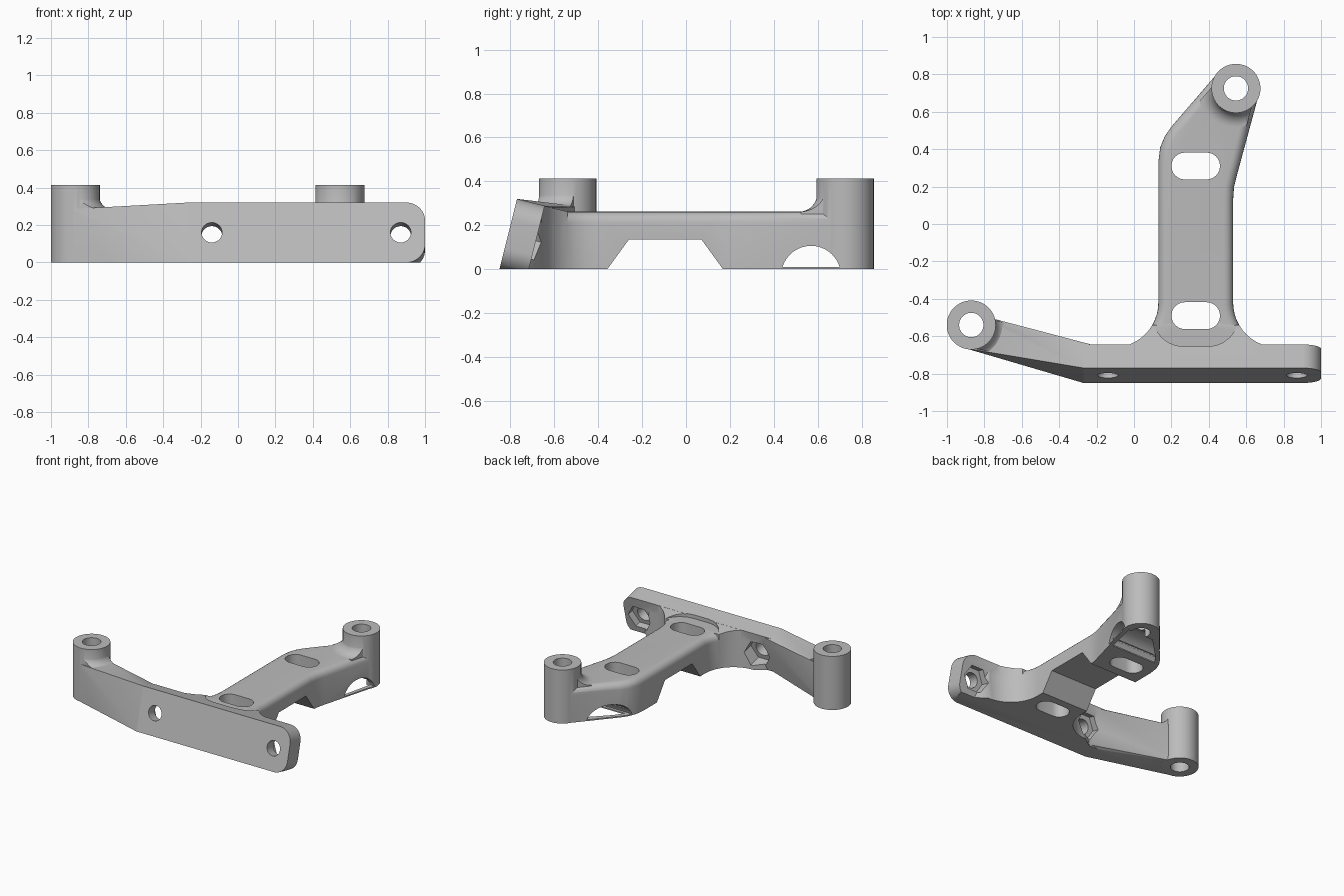
import bpy, bmesh
from math import sin, cos, pi, radians
from mathutils import Vector

if "Cube" in bpy.data.objects:
    bpy.data.objects.remove(bpy.data.objects["Cube"], do_unlink=True)

grey = bpy.data.materials.new("plain grey")
grey.use_nodes = True
grey.diffuse_color = (0.5, 0.5, 0.5, 1)
grey.node_tree.nodes["Principled BSDF"].inputs["Base Color"].default_value = (0.5, 0.5, 0.5, 1)


def finish(bm, name):
    bmesh.ops.recalc_face_normals(bm, faces=bm.faces[:])
    mesh = bpy.data.meshes.new(name)
    bm.to_mesh(mesh)
    bm.free()
    mesh.materials.append(grey)
    obj = bpy.data.objects.new(name, mesh)
    bpy.context.collection.objects.link(obj)
    return obj


def sweep(name, outline, step, bevel=0):
    """Closed outline of 3D points extruded along a vector."""
    bm = bmesh.new()
    face = bm.faces.new([bm.verts.new(p) for p in outline])
    out = bmesh.ops.extrude_face_region(bm, geom=[face])["geom"]
    bmesh.ops.translate(bm, verts=[v for v in out if isinstance(v, bmesh.types.BMVert)], vec=step)
    if bevel:
        rim = [e for e in out if isinstance(e, bmesh.types.BMEdge)]
        bmesh.ops.bevel(bm, geom=rim, offset=bevel, segments=5, profile=0.5, affect='EDGES')
    return finish(bm, name)


def prism(name, points, low, high, bevel=0):
    return sweep(name, [(x, y, low) for x, y in points], Vector((0, 0, high - low)), bevel)


def hull(name, points):
    bm = bmesh.new()
    for p in points:
        bm.verts.new(p)
    bmesh.ops.convex_hull(bm, input=bm.verts[:])
    return finish(bm, name)


def arc(cx, cy, r, start, end, n=12):
    return [(cx + r * cos(radians(start + (end - start) * i / n)),
             cy + r * sin(radians(start + (end - start) * i / n))) for i in range(n + 1)]


def disc(cx, cy, r, n=64):
    return arc(cx, cy, r, 0, 360 - 360 / n, n - 1)


def stadium(cx, cy, half_length, r):
    d = half_length - r
    return arc(cx + d, cy, r, -90, 90) + arc(cx - d, cy, r, 90, 270)


def combine(a, b, op):
    mod = a.modifiers.new(op, 'BOOLEAN')
    mod.operation, mod.object, mod.solver = op, b, 'EXACT'
    bpy.context.view_layer.objects.active = a
    bpy.ops.object.modifier_apply(modifier=mod.name)
    bpy.data.objects.remove(b, do_unlink=True)
    return a


def fillet_flare(name, cx, cy, r, z, f):
    """Concave collar around a boss."""
    curve = [(r + f - f * sin(t * pi / 16), z + f - f * cos(t * pi / 16)) for t in range(9)]
    profile = [(0, z - 0.08), (r + f, z - 0.08)] + curve + [(0, z + f)]
    bm = bmesh.new()
    verts = [bm.verts.new((cx + x, cy, h)) for x, h in profile]
    edges = [bm.edges.new(pair) for pair in zip(verts, verts[1:])]
    bmesh.ops.spin(bm, geom=verts + edges, cent=(cx, cy, 0), axis=(0, 0, 1),
                   angle=2 * pi, steps=64, use_merge=True)
    bmesh.ops.remove_doubles(bm, verts=bm.verts[:], dist=0.0001)
    return finish(bm, name)


# Tilted front plate with a rounded free end
up = Vector((0, 0.2425, 0.97))
inward = Vector((0, 0.97, -0.2425))
base = Vector((0, -0.85, 0))
face_outline = ([(-0.27, 0)] + arc(0.9, 0.1, 0.1, -90, 0)
                + arc(0.9, 0.23, 0.1, 0, 90) + [(-0.27, 0.33)])
bracket = sweep("bracket", [base + Vector((x, 0, 0)) + up * v for x, v in face_outline], inward * 0.13)

# Side arm twisting from the plate to the short boss
section = [(-0.85, 0), (-0.77, 0.32), (-0.645, 0.288), (-0.716, 0)]
arm_points = [(-0.27, y, z) for y, z in section]
arm_points += [(-0.2, -0.745 + (y + 0.745) * 0.93, 0.15 + (z - 0.15) * 0.93) for y, z in section]
arm_points += [(x, y, z) for x, y in [(-0.9, -0.665), (-0.84, -0.483)] for z in (0, 0.285)]
combine(bracket, hull("side_arm", arm_points), 'UNION')

# Spine running back from the plate, flared at the root
spine = ([(-0.2, -0.72)] + arc(-0.11, -0.42, 0.24, -90, 0)
         + [(0.13, 0.33), (0.14, 0.41), (0.165, 0.47), (0.2, 0.52), (0.445, 0.805),
            (0.668, 0.695), (0.55, 0.26), (0.535, 0.2), (0.53, 0.13)]
         + arc(0.77, -0.42, 0.24, 180, 270) + [(0.86, -0.72)])
combine(bracket, prism("spine", spine, 0, 0.262, 0.05), 'UNION')

# Sloping web where the spine meets the plate
web = hull("web", [(x, y, z) for x in (-0.1, 0.76)
                   for y, z in [(-0.69, 0.2), (-0.69, 0.299), (-0.54, 0.262), (-0.54, 0.2)]])
combine(web, prism("web_trim", spine, 0, 0.5), 'INTERSECT')
combine(bracket, web, 'UNION')

# Bosses with filleted collars
bosses = [(-0.87, -0.54, 0.285, 0.07, [(-0.9, -0.66), (-0.27, -0.76), (-0.27, -0.65), (-0.84, -0.485)]),
          (0.545, 0.725, 0.262, 0.08, [(0.25, 0.54), (0.46, 0.785), (0.65, 0.7), (0.54, 0.3), (0.3, 0.4)])]
for cx, cy, z, f, footprint in bosses:
    collar = fillet_flare("collar", cx, cy, 0.128, z, f)
    combine(collar, prism("collar_trim", footprint, 0, 0.6), 'INTERSECT')
    combine(bracket, collar, 'UNION')
    combine(bracket, prism("boss", disc(cx, cy, 0.131), 0, 0.413), 'UNION')
for cx, cy, *_ in bosses:
    combine(bracket, prism("bore", disc(cx, cy, 0.065, 48), -0.2, 0.6), 'DIFFERENCE')

# Slots through the spine, the front one with a relief around it
combine(bracket, prism("slot_relief", stadium(0.33, -0.49, 0.23, 0.165), 0.2625, 0.6), 'DIFFERENCE')
for y in (-0.49, 0.31):
    combine(bracket, prism("slot", stadium(0.33, y, 0.13, 0.072), -0.2, 0.6), 'DIFFERENCE')

# Underside notch and arched window across the spine
notch = [(-0.373, -0.02), (-0.26, 0.135), (0.07, 0.135), (0.183, -0.02)]
window = arc(0.57, -0.03, 0.136, 17, 163, 20)
for name, shape in (("notch", notch), ("window", window)):
    cutter = sweep(name, [(-0.1, y, z) for y, z in shape], Vector((0.9, 0, 0)))
    combine(bracket, cutter, 'DIFFERENCE')

# Pocket opening downward beside the rear boss
pocket = [(0.2, 0.46), (0.25, 0.53), (0.42, 0.7), (0.635, 0.7), (0.578, 0.46)]
combine(bracket, prism("pocket", pocket, -0.1, 0.06), 'DIFFERENCE')

# Bolt holes through the plate with hexagonal nut recesses behind
for x in (-0.14, 0.87):
    centre = base + Vector((x, 0, 0)) + up * 0.165
    for name, r, n, start, end in (("bolt_hole", 0.055, 40, -0.1, 0.2), ("nut_recess", 0.1, 6, 0.08, 0.24)):
        ring = [centre + inward * start + Vector((a, 0, 0)) + up * b for a, b in disc(0, 0, r, n)]
        combine(bracket, sweep(name, ring, inward * (end - start)), 'DIFFERENCE')

# Level the underside
floor = prism("floor_trim", [(-2, -2), (2, -2), (2, 2), (-2, 2)], -1, 0)
combine(bracket, floor, 'DIFFERENCE')

bpy.ops.object.select_all(action='DESELECT')
bracket.select_set(True)
bpy.context.view_layer.objects.active = bracket
bpy.ops.object.shade_smooth_by_angle(angle=radians(30))
